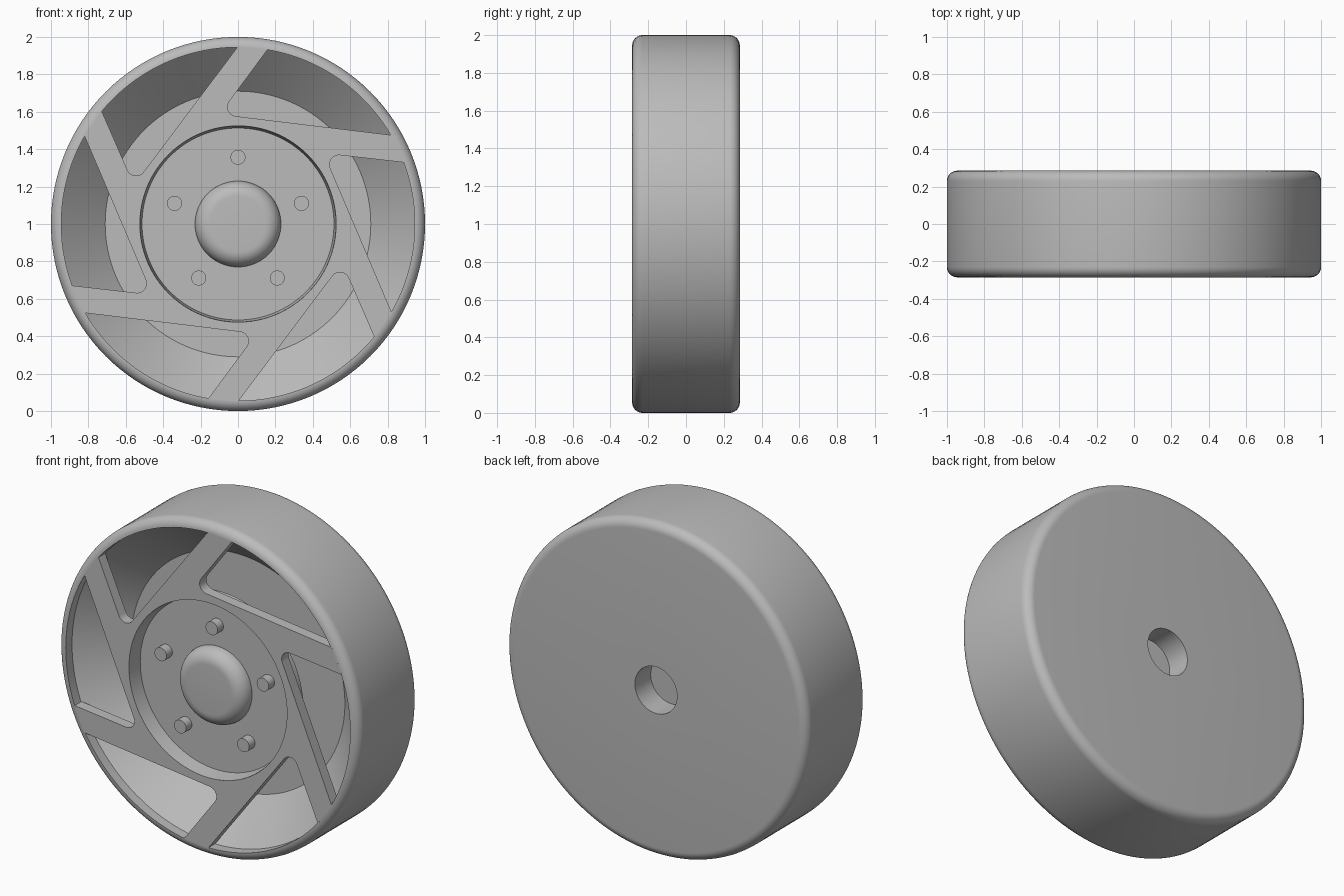
import bpy, bmesh, math
from mathutils import Matrix

if "Cube" in bpy.data.objects:
    bpy.data.objects.remove(bpy.data.objects["Cube"])

CENTER_Z = 1.0
HALF = 0.285          # half of the wheel width

metal = bpy.data.materials.new("plain_grey")
metal.diffuse_color = (0.5, 0.5, 0.5, 1)
metal.use_nodes = True
metal.node_tree.nodes["Principled BSDF"].inputs["Base Color"].default_value = metal.diffuse_color


def finish(obj):
    obj.data.materials.clear()
    obj.data.materials.append(metal)
    bpy.ops.object.select_all(action='DESELECT')
    obj.select_set(True)
    bpy.context.view_layer.objects.active = obj
    bpy.ops.object.shade_smooth_by_angle(angle=math.radians(30))


def lathe(name, profile, steps=128, x=0.0, z=CENTER_Z):
    """Spin a list of (radius, y) points around the y axis."""
    bm = bmesh.new()
    verts = [bm.verts.new((r, y, 0)) for r, y in profile]
    edges = [bm.edges.new(p) for p in zip(verts, verts[1:])]
    bmesh.ops.spin(bm, geom=verts + edges, cent=(0, 0, 0), axis=(0, 1, 0),
                   angle=math.tau, steps=steps, use_merge=False)
    bmesh.ops.remove_doubles(bm, verts=bm.verts[:], dist=1e-4)
    bmesh.ops.recalc_face_normals(bm, faces=bm.faces[:])
    mesh = bpy.data.meshes.new(name)
    bm.to_mesh(mesh)
    bm.free()
    obj = bpy.data.objects.new(name, mesh)
    bpy.context.collection.objects.link(obj)
    obj.location = (x, 0, z)
    finish(obj)
    return obj


def arc(cx, cy, r, a0, a1, n=8):
    return [(cx + r * math.cos(math.radians(a0 + (a1 - a0) * i / n)),
             cy + r * math.sin(math.radians(a0 + (a1 - a0) * i / n)))
            for i in range(n + 1)]


# Rim and tyre body: rounded edges, tapered front chamber, blind back bore
F = 0.055
lathe("wheel_body",
      [(0, 0), (0.71, 0), (0.945, -0.225)]
      + arc(1 - F, -HALF + F, F, -90, 0)
      + arc(1 - F, HALF - F, F, 0, 90)
      + [(0.14, HALF), (0.14, 0.135), (0, 0.135)])

# Spoke plate: six slanted spokes around an open hub ring
outline = []
for k in range(6):
    turn = Matrix.Rotation(math.radians(-60 * k), 2)
    window = [(0.16, 0.935)] + arc(-0.006, 0.626, 0.05, 143, 263) + [(0.823, 0.475)]
    c, s = math.cos(math.radians(-60 * k)), math.sin(math.radians(-60 * k))
    outline += [(c * x - s * y, s * x + c * y) for x, y in window]
curve = bpy.data.curves.new("spoke_plate", 'CURVE')
curve.dimensions = '2D'
curve.fill_mode = 'BOTH'
curve.extrude = 0.0325
for pts in (outline, arc(0, 0, 0.525, 0, 360, 128)[:-1]):
    spline = curve.splines.new('POLY')
    spline.points.add(len(pts) - 1)
    for p, (x, y) in zip(spline.points, pts):
        p.co = (x, y, 0, 1)
    spline.use_cyclic_u = True
plate = bpy.data.objects.new("spoke_plate", curve)
bpy.context.collection.objects.link(plate)
plate.rotation_euler = (math.pi / 2, 0, 0)
plate.location = (0, -HALF + 0.0325, CENTER_Z)
bpy.ops.object.select_all(action='DESELECT')
plate.select_set(True)
bpy.context.view_layer.objects.active = plate
bpy.ops.object.convert(target='MESH')
plate = bpy.context.view_layer.objects.active
bm = bmesh.new()
bm.from_mesh(plate.data)
bmesh.ops.remove_doubles(bm, verts=bm.verts[:], dist=1e-4)
bmesh.ops.recalc_face_normals(bm, faces=bm.faces[:])
bm.to_mesh(plate.data)
bm.free()
finish(plate)

# Recessed hub dish with a column back to the chamber floor
lathe("hub_dish", [(0, -0.195), (0.513, -0.195), (0.5245, -0.283), (0.545, -0.25),
                   (0.545, -0.16), (0.3, -0.16), (0.3, 0.005), (0, 0.005)])

# Rounded centre cap
lathe("center_cap", [(0, -0.278)] + arc(0.148, -0.196, 0.082, -90, 0, 10)
      + [(0.23, -0.18), (0, -0.18)], 64)

# Five wheel studs
for i in range(5):
    a = math.radians(90 + 72 * i)
    lathe("wheel_stud", [(0, -0.25), (0.04, -0.25), (0.04, -0.18), (0, -0.18)], 32,
          0.357 * math.cos(a), CENTER_Z + 0.357 * math.sin(a))
